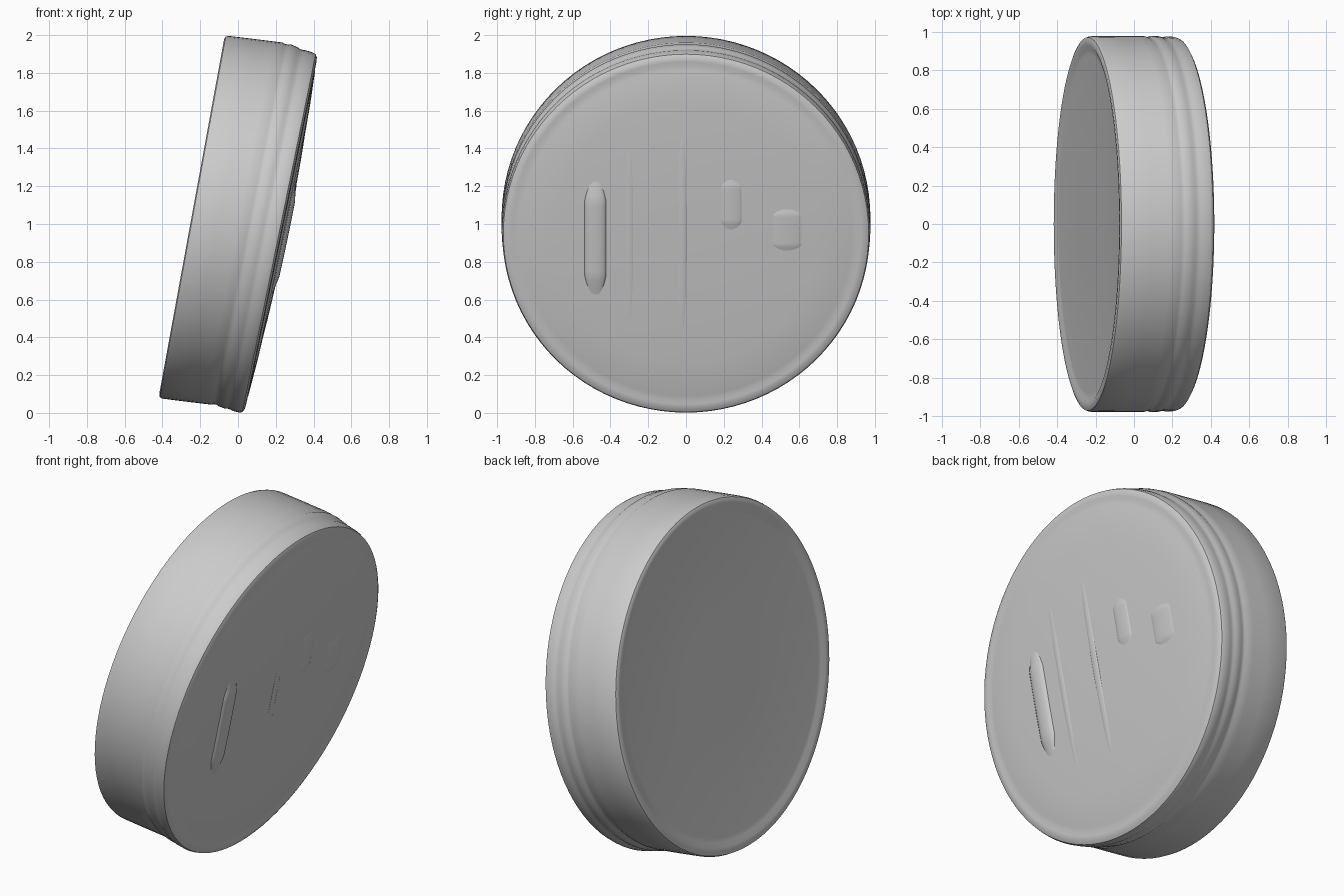
import bpy, bmesh
from math import sin, cos, pi, radians, sqrt
from mathutils import Matrix

if "Cube" in bpy.data.objects:
    bpy.data.objects.remove(bpy.data.objects["Cube"])

N = 96
# Leaning pose: the disc axis is local x, tipped down towards +x
POSE = Matrix.Translation((0, 0, 0.997)) @ Matrix.Rotation(radians(11), 4, 'Y')


def point(t, y, u):
    # the tin is slightly thicker at the top than at the bottom
    return POSE @ Matrix.Translation((t * (1 + 0.045 * u), y, u)).to_translation()


def finish(name, bm):
    bmesh.ops.recalc_face_normals(bm, faces=bm.faces)
    mesh = bpy.data.meshes.new(name)
    bm.to_mesh(mesh)
    bm.free()
    obj = bpy.data.objects.new(name, mesh)
    bpy.context.collection.objects.link(obj)
    bpy.ops.object.select_all(action='DESELECT')
    obj.select_set(True)
    bpy.context.view_layer.objects.active = obj
    bpy.ops.object.shade_smooth_by_angle(angle=radians(35))
    return obj


def lathe(name, profile):
    # profile entries: axial position, radius, upward shift of the ring
    bm = bmesh.new()
    rings = []
    for t, r, du in profile:
        rings.append([bm.verts.new(point(t, r * cos(2 * pi * i / N), r * sin(2 * pi * i / N) + du))
                      for i in range(N)])
    for a, b in zip(rings, rings[1:]):
        for i in range(N):
            j = (i + 1) % N
            bm.faces.new((a[i], a[j], b[j], b[i]))
    bm.faces.new(rings[0])
    bm.faces.new(rings[-1])
    return finish(name, bm)


# Round tin: recessed back, grooved wall, shallow domed lid
lathe("tin_body", [
    (-0.236, 0.30, 0), (-0.236, 0.88, 0), (-0.238, 0.905, 0), (-0.248, 0.93, -0.003),
    (-0.249, 0.955, -0.005), (-0.243, 0.970, -0.006), (-0.228, 0.976, -0.005),
    (-0.10, 0.977, 0.004), (0.00, 0.977, 0.011), (0.045, 0.977, 0.014),
    (0.058, 0.972, 0.014), (0.075, 0.972, 0.014), (0.088, 0.977, 0.013),
    (0.125, 0.976, 0.006), (0.138, 0.971, 0.004), (0.155, 0.971, 0.002),
    (0.168, 0.974, 0), (0.205, 0.973, -0.003), (0.222, 0.967, -0.003),
    (0.231, 0.950, -0.002), (0.234, 0.925, 0), (0.230, 0.905, 0), (0.236, 0.88, 0),
    (0.246, 0.70, 0), (0.254, 0.45, 0), (0.258, 0.20, 0)])


def dome(y, u):
    r = sqrt(y * y + u * u)
    return 0.259 - 0.029 * (r / 0.88) ** 2


def bar(name, y, u0, u1, width, height):
    # low rounded ridge that follows the lid's dome
    bm = bmesh.new()
    rows = []
    for i in range(25):
        s = i / 24
        u = u0 + (u1 - u0) * s
        k = min(1, 5 * s, 5 * (1 - s))
        row = []
        for j in range(9):
            a = pi * j / 8
            yy = y + width / 2 * cos(a) * (0.4 + 0.6 * k)
            row.append(bm.verts.new(point(dome(yy, u) - 0.004 + (height + 0.004) * k * sin(a), yy, u)))
        rows.append(row)
    for p, q in zip(rows, rows[1:]):
        for j in range(8):
            bm.faces.new((p[j], p[j + 1], q[j + 1], q[j]))
        bm.faces.new((p[8], p[0], q[0], q[8]))
    bm.faces.new(rows[0])
    bm.faces.new(rows[-1])
    finish(name, bm)


# Pressed relief on the lid: long ridges and plain raised pads
for k, (y, half) in enumerate([(-0.30, 0.74), (-0.02, 0.80)]):
    bar(f"lid_ridge_{k}", y, -half, half, 0.05, 0.004)
bar("lid_side_pad", -0.48, -0.37, 0.32, 0.12, 0.022)
bar("lid_small_pad", 0.24, 0.0, 0.32, 0.12, 0.008)
bar("lid_wide_pad", 0.54, -0.12, 0.16, 0.18, 0.010)
